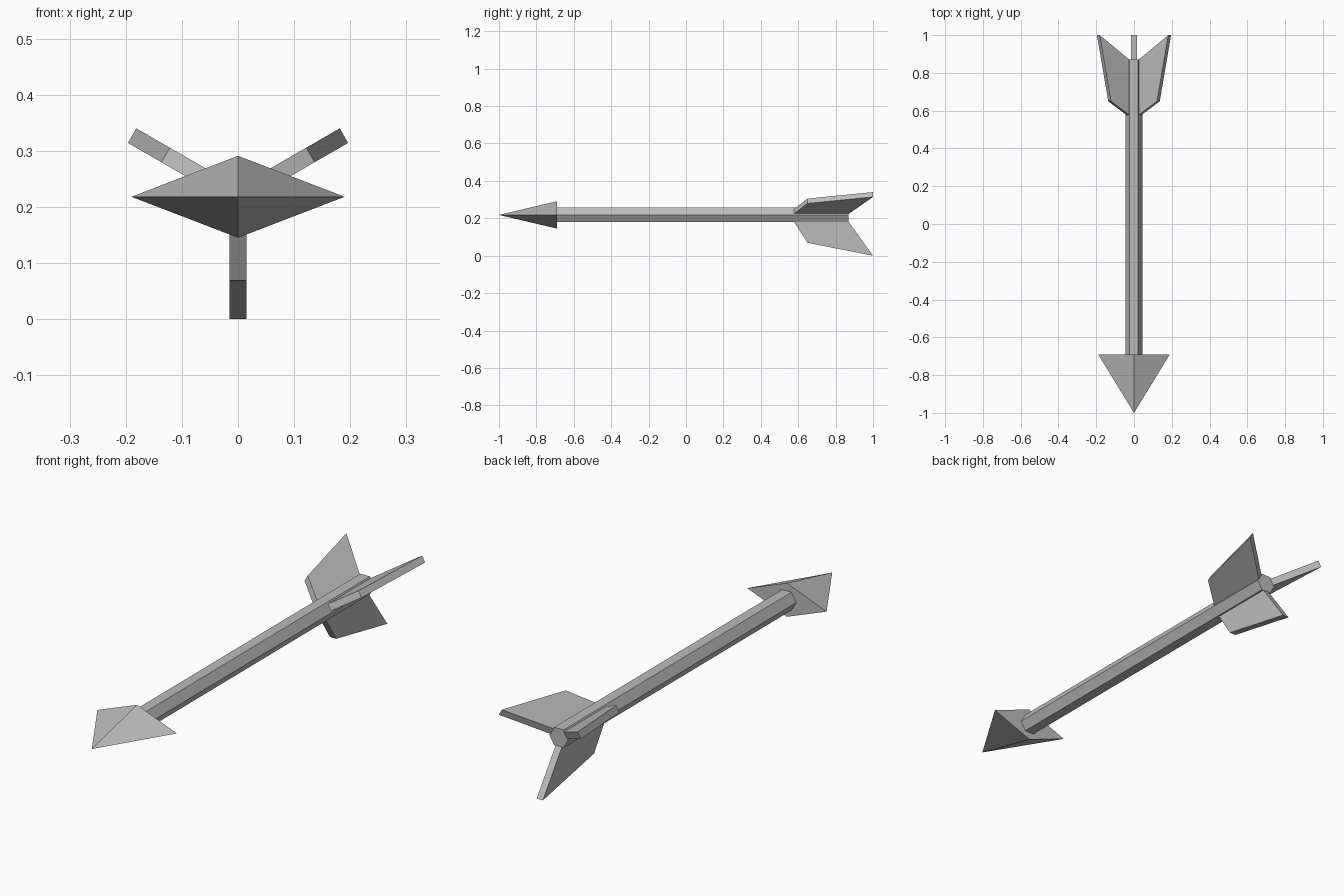
import bpy
import bmesh
import math
from mathutils import Matrix, Vector

cube = bpy.data.objects.get("Cube")
if cube:
    bpy.data.objects.remove(cube, do_unlink=True)

AXIS_Z = 0.218      # height of the shaft's centre line
HEAD_BASE = -0.69
SHAFT_END = 0.87

grey = bpy.data.materials.new("plain grey")
grey.use_nodes = True
grey.diffuse_color = (0.5, 0.5, 0.5, 1)
grey.node_tree.nodes["Principled BSDF"].inputs["Base Color"].default_value = (0.5, 0.5, 0.5, 1)


def extrude_profile(name, points, offset, matrix):
    """Flat polygon pushed along an offset, then placed by a matrix."""
    bm = bmesh.new()
    face = bm.faces.new([bm.verts.new(p) for p in points])
    result = bmesh.ops.extrude_face_region(bm, geom=[face], use_keep_orig=True)
    moved = [v for v in result["geom"] if isinstance(v, bmesh.types.BMVert)]
    bmesh.ops.translate(bm, verts=moved, vec=Vector(offset))
    return finish(name, bm, matrix)


def finish(name, bm, matrix):
    bmesh.ops.transform(bm, matrix=matrix, verts=bm.verts)
    bmesh.ops.recalc_face_normals(bm, faces=bm.faces)
    mesh = bpy.data.meshes.new(name)
    bm.to_mesh(mesh)
    bm.free()
    mesh.materials.append(grey)
    obj = bpy.data.objects.new(name, mesh)
    bpy.context.collection.objects.link(obj)
    return obj


lift = Matrix.Translation((0, 0, AXIS_Z))

# Hexagonal shaft with a flat top
radius = 0.045
hexagon = [(radius * math.cos(k * math.pi / 3), HEAD_BASE, radius * math.sin(k * math.pi / 3))
           for k in range(6)]
extrude_profile("shaft", hexagon, (0, SHAFT_END - HEAD_BASE, 0), lift)

# Arrowhead: a pyramid on a wide diamond base
bm = bmesh.new()
base = [bm.verts.new((x, HEAD_BASE, z))
        for x, z in ((0.19, 0), (0, 0.073), (-0.19, 0), (0, -0.073))]
tip = bm.verts.new((0, -1, 0))
bm.faces.new(base)
for i in range(4):
    bm.faces.new((base[i], base[(i + 1) % 4], tip))
finish("arrowhead", bm, lift)

# Three swept fins around the shaft, outlined as (distance along, distance out)
outline = [(0.577, 0.037), (0.65, 0.149), (1.0, 0.218), (0.87, 0.037)]
thickness = 0.03
for name, angle in (("bottom_fin", 180), ("left_fin", 60), ("right_fin", -60)):
    points = [(-thickness / 2, y, r) for y, r in outline]
    turn = Matrix.Rotation(math.radians(angle), 4, 'Y')
    extrude_profile(name, points, (thickness, 0, 0), lift @ turn)
